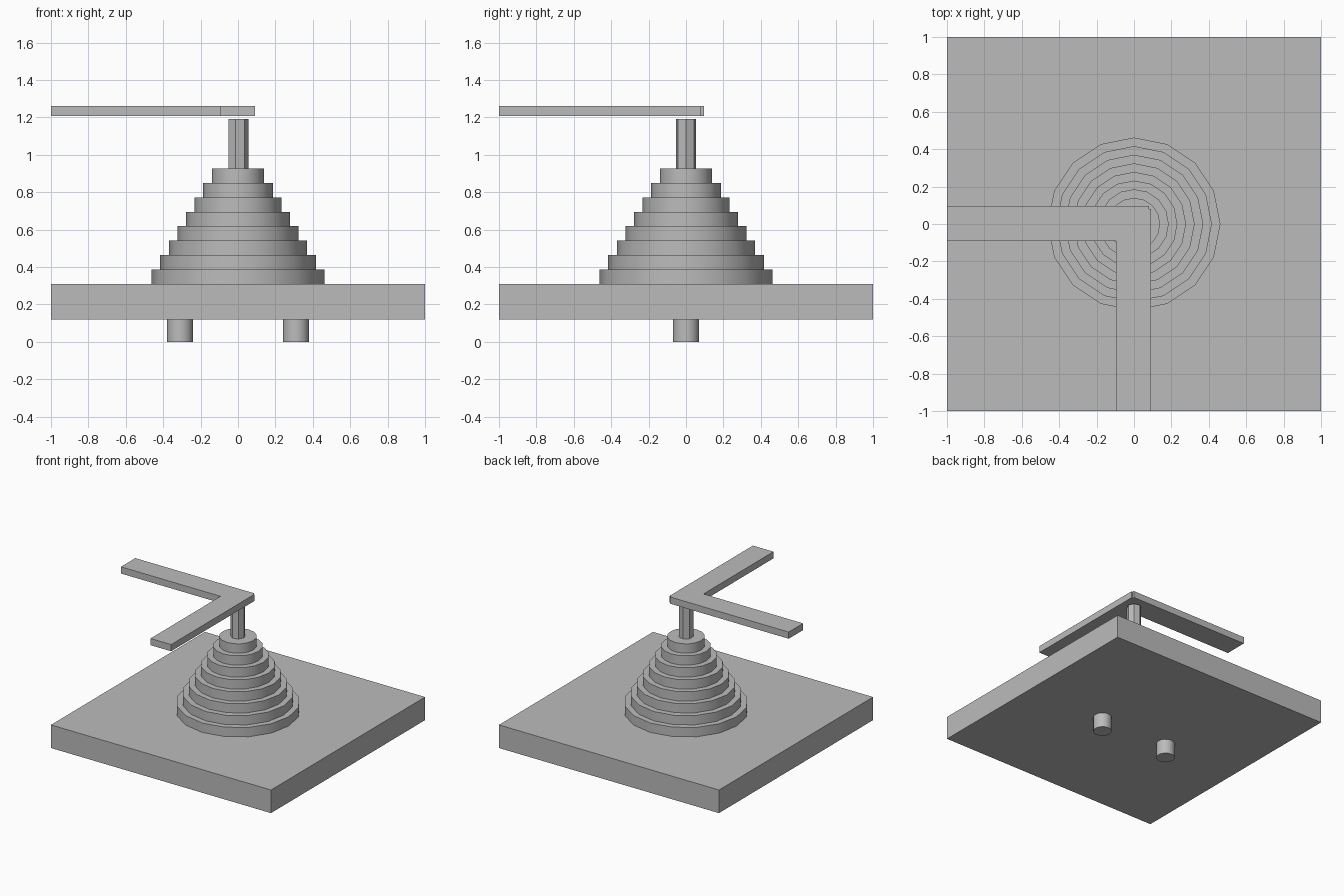
import bpy
import bmesh
import math

if "Cube" in bpy.data.objects:
    bpy.data.objects.remove(bpy.data.objects["Cube"], do_unlink=True)

grey = bpy.data.materials.new("plain_grey")
grey.use_nodes = True
colour = (0.5, 0.5, 0.5, 1)
grey.diffuse_color = colour
grey.node_tree.nodes["Principled BSDF"].inputs["Base Color"].default_value = colour


def prism(name, outline, bottom, top):
    """Extrude a closed outline between two heights."""
    bm = bmesh.new()
    face = bm.faces.new([bm.verts.new((x, y, bottom)) for x, y in outline])
    new = bmesh.ops.extrude_face_region(bm, geom=[face])["geom"]
    for v in new:
        if isinstance(v, bmesh.types.BMVert):
            v.co.z = top
    bmesh.ops.recalc_face_normals(bm, faces=bm.faces)
    mesh = bpy.data.meshes.new(name)
    bm.to_mesh(mesh)
    bm.free()
    mesh.materials.append(grey)
    obj = bpy.data.objects.new(name, mesh)
    bpy.context.collection.objects.link(obj)
    return obj


def cylinder(name, radius, sides, bottom, top, x=0):
    """Upright cylinder with smooth sides and sharp rims."""
    steps = [math.tau * i / sides for i in range(sides)]
    ring = [(x + radius * math.cos(a), radius * math.sin(a)) for a in steps]
    obj = prism(name, ring, bottom, top)
    bpy.ops.object.select_all(action="DESELECT")
    obj.select_set(True)
    bpy.context.view_layer.objects.active = obj
    bpy.ops.object.shade_smooth_by_angle(angle=math.radians(30))


# Square base slab
prism("base", [(-1, -1), (1, -1), (1, 1), (-1, 1)], 0.12, 0.31)

# Pegs under the base
for side, x in (("right", -0.31), ("left", 0.31)):
    cylinder(side + "_peg", 0.07, 16, 0, 0.12, x)

# Stepped cone of eight shrinking discs
TIERS = 8
STEP = 0.077
for i in range(TIERS):
    z = 0.31 + i * STEP
    cylinder(f"tier_{i + 1}", 0.462 - i * 0.046, 16, z, z + STEP)

# Post above the cone
cylinder("post", 0.056, 7, 0.925, 1.192)

# Flat L-shaped arm with a small nick in its outer corner
arm = [(-1, -0.092), (-0.095, -0.092), (-0.095, -1), (0.092, -1),
       (0.092, 0.08), (0.08, 0.08), (0.08, 0.095), (-1, 0.095)]
prism("arm", arm, 1.207, 1.262)
